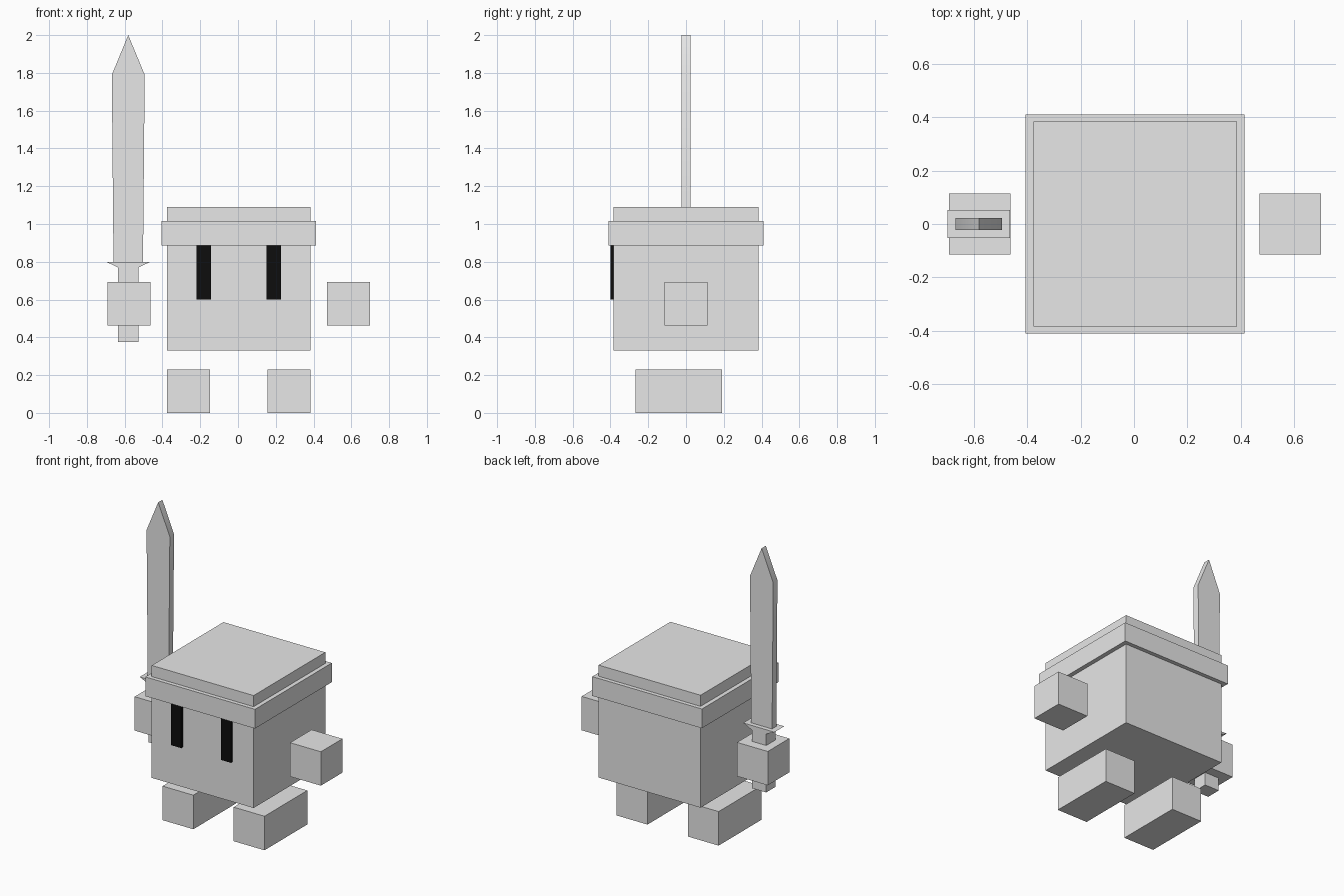
import bpy
import bmesh

cube = bpy.data.objects.get("Cube")
if cube:
    bpy.data.objects.remove(cube, do_unlink=True)


def make_material(name, colour):
    mat = bpy.data.materials.new(name)
    mat.use_nodes = True
    mat.diffuse_color = colour
    mat.node_tree.nodes["Principled BSDF"].inputs["Base Color"].default_value = colour
    return mat


grey = make_material("light_grey", (0.8, 0.8, 0.8, 1))
black = make_material("black", (0.004, 0.004, 0.004, 1))


def finish(name, bm, mat):
    bmesh.ops.recalc_face_normals(bm, faces=bm.faces)
    mesh = bpy.data.meshes.new(name)
    bm.to_mesh(mesh)
    bm.free()
    mesh.materials.append(mat)
    obj = bpy.data.objects.new(name, mesh)
    bpy.context.collection.objects.link(obj)
    return obj


def box(name, x, y, z, mat=grey):
    """Box from (low, high) ranges on each axis."""
    bm = bmesh.new()
    bmesh.ops.create_cube(bm, size=1)
    for v in bm.verts:
        v.co = [(lo + hi) / 2 + c * (hi - lo) for c, (lo, hi) in zip(v.co, (x, y, z))]
    return finish(name, bm, mat)


def slab(name, outline, depth):
    """Front-facing (x, z) outline given thickness along y."""
    bm = bmesh.new()
    face = bm.faces.new([bm.verts.new((px, -depth / 2, pz)) for px, pz in outline])
    extruded = bmesh.ops.extrude_face_region(bm, geom=[face])["geom"]
    for v in extruded:
        if isinstance(v, bmesh.types.BMVert):
            v.co.y = depth / 2
    return finish(name, bm, grey)


# Blocky body and the band around its top
MID = 0.004
box("body", (MID - 0.381, MID + 0.381), (-0.383, 0.383), (0.33, 1.09))
box("head_band", (MID - 0.41, MID + 0.41), (-0.41, 0.41), (0.885, 1.015))

# Paired eyes, hands and feet
for side, s in (("left", 1), ("right", -1)):
    def span(centre, half):
        return (MID + s * centre - half, MID + s * centre + half)

    box(side + "_eye", span(0.186, 0.038), (-0.401, -0.383), (0.6, 0.89), black)
    box(side + "_hand", span(0.581, 0.115), (-0.115, 0.115), (0.463, 0.692))
    box(side + "_foot", span(0.266, 0.115), (-0.267, 0.19), (0, 0.23))

# Sword held upright in the right hand
SWORD = -0.581
box("sword_handle", (SWORD - 0.054, SWORD + 0.054), (-0.05, 0.05), (0.375, 0.775))
slab("sword_guard", [(SWORD - 0.054, 0.77), (SWORD + 0.054, 0.77),
                     (SWORD + 0.117, 0.8), (SWORD - 0.117, 0.8)], 0.104)
blade = slab("sword_blade", [(SWORD - 0.078, 0.79), (SWORD + 0.078, 0.79),
                             (SWORD + 0.087, 1.79), (SWORD, 2.0),
                             (SWORD - 0.087, 1.79)], 0.045)

# Soft shoulders on the blade edge
bpy.ops.object.select_all(action="DESELECT")
blade.select_set(True)
bpy.context.view_layer.objects.active = blade
bpy.ops.object.shade_smooth_by_angle()
